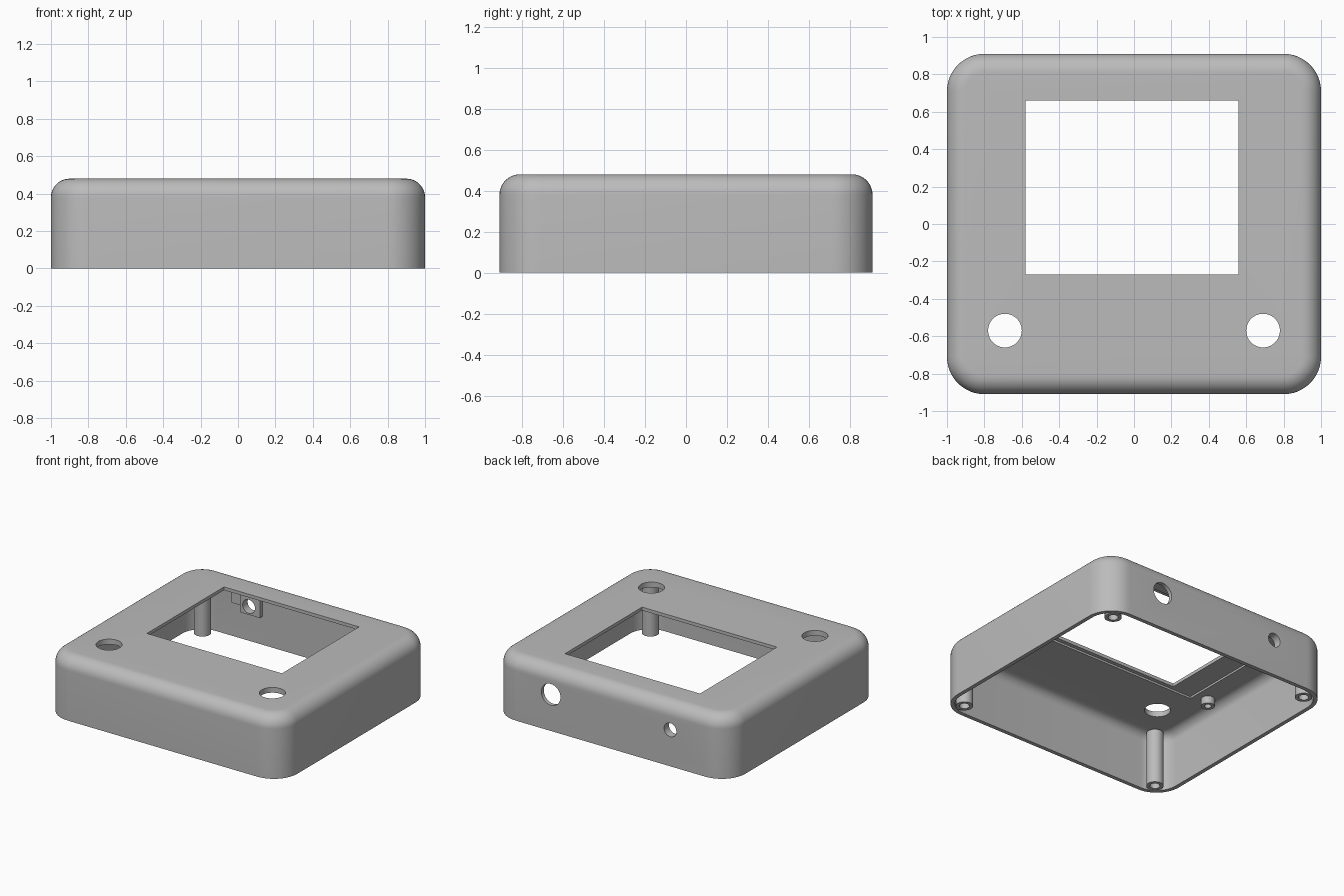
import bpy, bmesh, math
from mathutils import Matrix

old = bpy.data.objects.get("Cube")
if old:
    bpy.data.objects.remove(old, do_unlink=True)

grey = bpy.data.materials.new("plain grey")
grey.use_nodes = True
COLOR = (0.5, 0.5, 0.5, 1)
grey.diffuse_color = COLOR
grey.node_tree.nodes["Principled BSDF"].inputs["Base Color"].default_value = COLOR

HX, HY, HEIGHT, CORNER, FILLET = 1.0, 0.91, 0.48, 0.2, 0.1
WALL, CEILING = 0.03, 0.44


def finish(bm, name):
    bmesh.ops.recalc_face_normals(bm, faces=bm.faces)
    mesh = bpy.data.meshes.new(name)
    bm.to_mesh(mesh)
    bm.free()
    mesh.materials.append(grey)
    obj = bpy.data.objects.new(name, mesh)
    bpy.context.collection.objects.link(obj)
    return obj


def activate(obj):
    bpy.ops.object.select_all(action='DESELECT')
    obj.select_set(True)
    bpy.context.view_layer.objects.active = obj


def smooth(obj):
    activate(obj)
    bpy.ops.object.shade_smooth_by_angle(angle=math.radians(30))


def box(name, x0, x1, y0, y1, z0, z1):
    bm = bmesh.new()
    bmesh.ops.create_cube(bm, size=1)
    bmesh.ops.scale(bm, vec=(x1 - x0, y1 - y0, z1 - z0), verts=bm.verts)
    bmesh.ops.translate(bm, vec=((x0 + x1) / 2, (y0 + y1) / 2, (z0 + z1) / 2), verts=bm.verts)
    return finish(bm, name)


def cylinder(name, radius, depth, loc, along_y=False):
    bm = bmesh.new()
    turn = Matrix.Rotation(math.pi / 2, 4, 'X') if along_y else Matrix()
    bmesh.ops.create_cone(bm, cap_ends=True, segments=48, radius1=radius, radius2=radius,
                          depth=depth, matrix=Matrix.Translation(loc) @ turn)
    return finish(bm, name)


def cut(target, cutter):
    activate(target)
    mod = target.modifiers.new("cut", 'BOOLEAN')
    mod.operation, mod.solver, mod.object = 'DIFFERENCE', 'EXACT', cutter
    bpy.ops.object.modifier_apply(modifier=mod.name)
    bpy.data.objects.remove(cutter, do_unlink=True)


def ring(bm, inset, z, steps=12):
    """Rounded rectangle, shrunk by inset, at height z."""
    r = CORNER - inset
    verts = []
    for q, (sx, sy) in enumerate([(1, 1), (-1, 1), (-1, -1), (1, -1)]):
        for i in range(steps + 1):
            a = (q + i / steps) * math.pi / 2
            verts.append(bm.verts.new((sx * (HX - CORNER) + r * math.cos(a),
                                       sy * (HY - CORNER) + r * math.sin(a), z)))
    return verts


def skin(bm, rings):
    for a, b in zip(rings, rings[1:]):
        for i in range(len(a)):
            j = (i + 1) % len(a)
            bm.faces.new((a[i], a[j], b[j], b[i]))


def dome(bm, inset, top, fillet, steps=10):
    """Rings from the open bottom up the wall and over the rounded top edge."""
    rings = [ring(bm, inset, 0)]
    for i in range(steps + 1):
        a = i / steps * math.pi / 2
        rings.append(ring(bm, inset + fillet * (1 - math.cos(a)),
                          top - fillet + fillet * math.sin(a)))
    skin(bm, rings)
    bm.faces.new(rings[-1])
    return rings[0]


# Hollow rounded case, open underneath
bm = bmesh.new()
outer_rim = dome(bm, 0, HEIGHT, FILLET)
inner_rim = dome(bm, WALL, CEILING, FILLET - WALL)
skin(bm, [outer_rim, inner_rim])
case = finish(bm, "case_shell")

# Screen recess under the top, then the window through it
cut(case, box("recess_cutter", -0.76, 0.76, -0.30, 0.70, 0.3, 0.455))
cut(case, box("window_cutter", -0.58, 0.56, -0.27, 0.66, 0.3, 0.6))

# Two button holes in the top
for side in (-1, 1):
    cut(case, cylinder("button_cutter", 0.09, 0.3, (side * 0.69, -0.57, 0.48)))

# Round connector openings in the back wall
SOCKET = (-0.504, 0.9, 0.278)
cut(case, cylinder("large_port_cutter", 0.081, 0.2, (0.504, 0.9, 0.278), True))
cut(case, cylinder("small_port_cutter", 0.052, 0.2, SOCKET, True))
smooth(case)

# Stepped pads around the small opening, inside the back wall
for name, x0, x1, y0, z0 in (("socket_pad", -0.58, -0.41, 0.85, 0.215),
                             ("socket_upper_pad", -0.66, -0.41, 0.865, 0.26)):
    pad = box(name, x0, x1, y0, 0.885, z0, CEILING)
    cut(pad, cylinder("pad_cutter", 0.052, 0.3, SOCKET, True))
    smooth(pad)


def post(name, x, y, z0, z1, radius, bore, depth):
    """Round post with a blind screw hole in its lower end."""
    bm = bmesh.new()
    rings = []
    for r, z in ((bore, z0 + depth), (bore, z0), (radius, z0), (radius, z1)):
        rings.append([bm.verts.new((x + r * math.cos(i * math.tau / 32),
                                    y + r * math.sin(i * math.tau / 32), z)) for i in range(32)])
    skin(bm, rings)
    bm.faces.new(rings[0])
    bm.faces.new(rings[-1])
    smooth(finish(bm, name))


# Tall corner posts and short screen posts
for sx, lr in ((-1, "right"), (1, "left")):
    for sy, fb in ((-1, "front"), (1, "back")):
        post(f"corner_post_{fb}_{lr}", sx * 0.86, sy * 0.80, 0, 0.42, 0.06, 0.035, 0.2)
        post(f"screen_post_{fb}_{lr}", sx * 0.86, 0.195 + sy * 0.425, 0.385, 0.445, 0.048, 0.024, 0.04)
